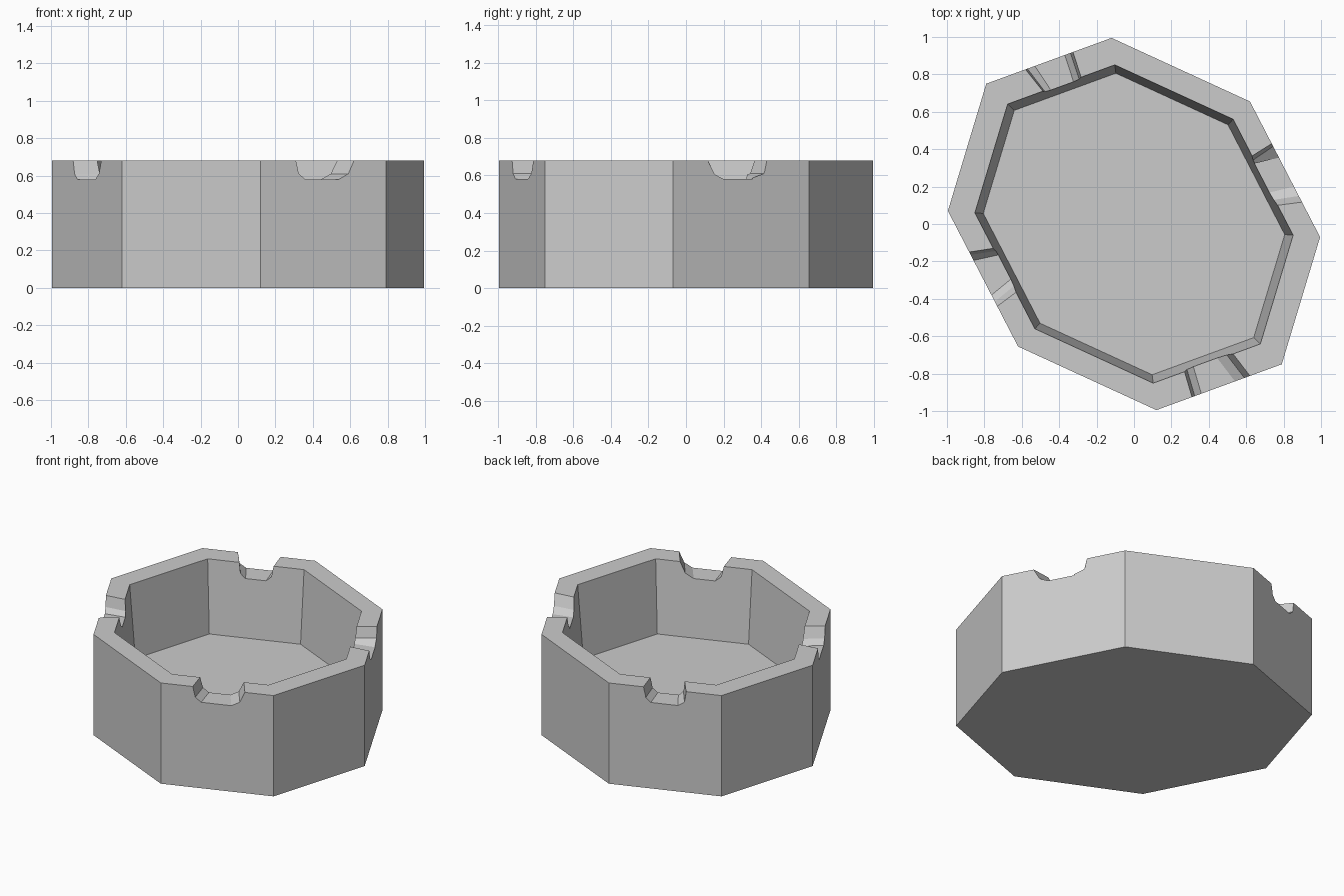
import bpy, bmesh
from mathutils import Vector

if "Cube" in bpy.data.objects:
    bpy.data.objects.remove(bpy.data.objects["Cube"])

H, FLOOR = 0.68, 0.195
RIM, BASE = 0.855, 0.81        # inner wall scale at the top and at the floor

# Half of the octagon; the other half is its half-turn copy
half = [(-0.12, 0.995), (0.62, 0.655), (0.995, -0.07), (0.79, -0.75)]
octagon = [Vector(p) for p in half] + [-Vector(p) for p in half]


def make_object(name, bm):
    bmesh.ops.recalc_face_normals(bm, faces=bm.faces)
    mesh = bpy.data.meshes.new(name)
    bm.to_mesh(mesh)
    bm.free()
    ob = bpy.data.objects.new(name, mesh)
    bpy.context.collection.objects.link(ob)
    return ob


def loft(name, rings):
    """Bridge closed rings of points and cap both ends."""
    bm = bmesh.new()
    vs = [[bm.verts.new(p) for p in r] for r in rings]
    n = len(vs[0])
    for a, b in zip(vs, vs[1:]):
        for i in range(n):
            j = (i + 1) % n
            bm.faces.new((a[i], a[j], b[j], b[i]))
    bm.faces.new(vs[0])
    bm.faces.new(vs[-1])
    return make_object(name, bm)


def ring(scale, z):
    return [(p.x * scale, p.y * scale, z) for p in octagon]


# Tapered octagonal bowl
bowl = loft("bowl", [ring(1, 0), ring(1, H), ring(RIM, H), ring(BASE, FLOOR)])

# Rim notches: (side, driving axis, outer positions, inner positions)
levels = [0.8, H, 0.61, 0.58, 0.58, 0.61, H, 0.8]
notches = [
    (1, 1, (.117, .15, .20, .355, .415, .43), (.10, .13, .17, .325, .345, .364)),
    (3, 0, (.31, .325, .36, .54, .59, .62), (.27, .285, .32, .45, .50, .53)),
    (5, 1, (-.15, -.165, -.195, -.38, -.415, -.44),
     (-.13, -.145, -.167, -.30, -.335, -.365)),
    (7, 0, (-.58, -.57, -.53, -.37, -.34, -.326),
     (-.487, -.48, -.45, -.326, -.295, -.283)),
]


def on_side(side, axis, value, scale):
    a, b = octagon[side] * scale, octagon[(side + 1) % 8] * scale
    return a.lerp(b, 0) + (b - a) * ((value - a[axis]) / (b[axis] - a[axis]))


for side, axis, outer, inner in notches:
    near, far = [], []
    for k, z in enumerate(levels):
        i = min(max(k - 1, 0), 5)
        o = on_side(side, axis, outer[i], 1)
        n = on_side(side, axis, inner[i], RIM)
        step = (o - n) * 0.5
        near.append((*(o + step), z))
        far.append((*(n - step), z))
    cutter = loft("notch_cutter", [near, far])
    cutter.hide_render = True
    mod = bowl.modifiers.new("notch", 'BOOLEAN')
    mod.operation = 'DIFFERENCE'
    mod.solver = 'EXACT'
    mod.object = cutter
    bpy.context.view_layer.objects.active = bowl
    bpy.ops.object.modifier_apply(modifier=mod.name)
    bpy.data.objects.remove(cutter)
